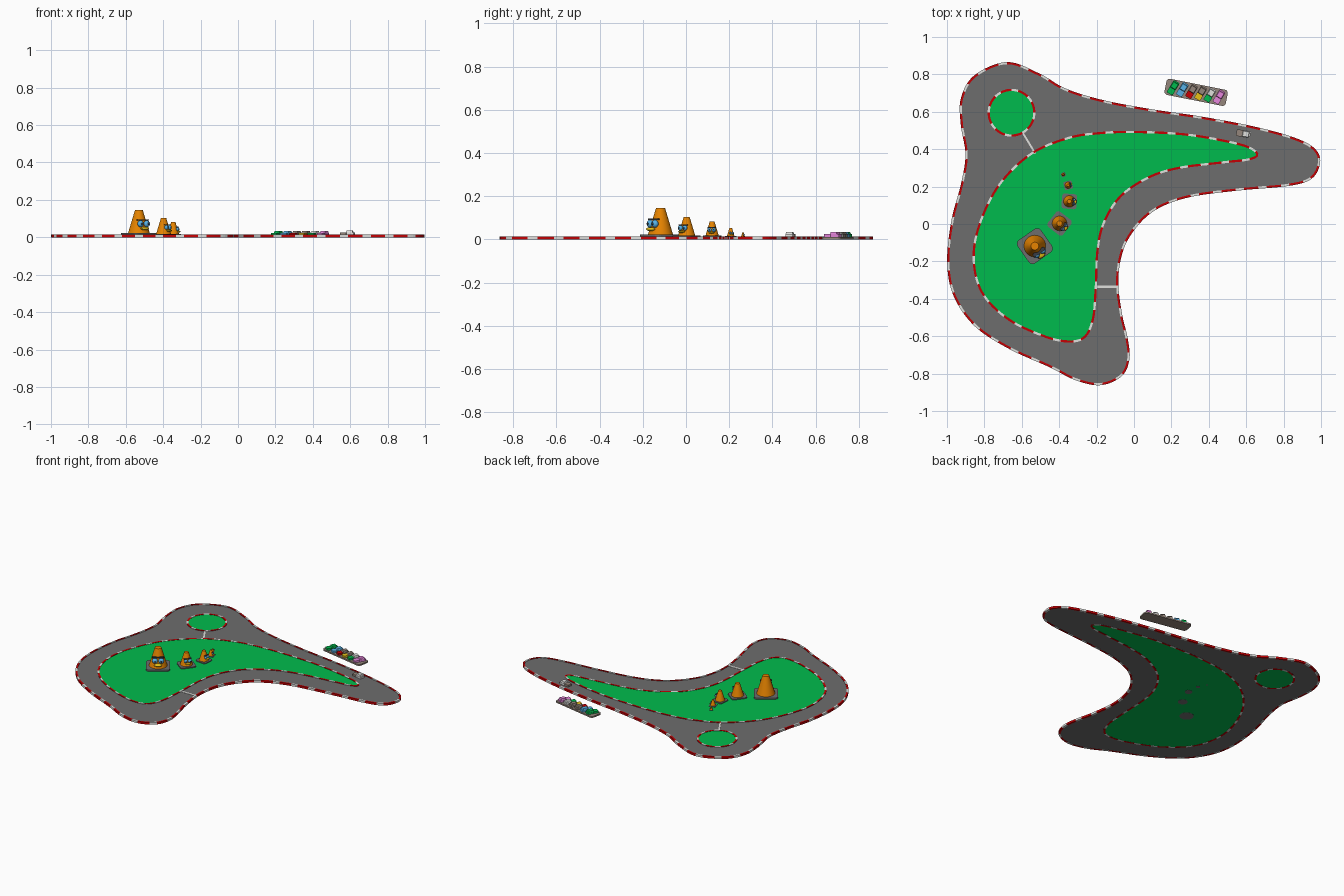
import bpy, bmesh
from math import radians, pi, cos, sin
from mathutils import Matrix, Vector

if "Cube" in bpy.data.objects:
    bpy.data.objects.remove(bpy.data.objects["Cube"])


def material(name, rgb):
    m = bpy.data.materials.new(name)
    m.use_nodes = True
    colour = (*rgb, 1)
    m.diffuse_color = colour
    m.node_tree.nodes["Principled BSDF"].inputs["Base Color"].default_value = colour
    return m


asphalt = material("asphalt grey", (.155, .155, .155))
grass = material("grass green", (0, .5, .075))
red = material("kerb red", (.56, 0, .001))
white = material("off white", (.75, .75, .73))
orange = material("cone orange", (.9, .26, 0))
yellow = material("yellow", (.9, .6, .01))
blue = material("sky blue", (.1, .46, .82))
pink = material("pink", (.8, .24, .72))
taupe = material("taupe", (.3, .24, .2))
dark = material("dark slate", (.04, .045, .055))


def finish(name, bm, mats, matrix=Matrix(), smooth=False):
    mesh = bpy.data.meshes.new(name)
    bmesh.ops.recalc_face_normals(bm, faces=bm.faces)
    bm.to_mesh(mesh)
    bm.free()
    for m in mats:
        mesh.materials.append(m)
    for p in mesh.polygons:
        p.use_smooth = smooth and len(p.vertices) < 5
    ob = bpy.data.objects.new(name, mesh)
    ob.matrix_world = matrix
    bpy.context.collection.objects.link(ob)
    return ob


def place(x, y, z, degrees=0, scale=1):
    return (Matrix.Translation((x, y, z)) @ Matrix.Rotation(radians(degrees), 4, 'Z')
            @ Matrix.Scale(scale, 4))


def box(name, size, loc, mat, matrix=Matrix(), corner=0, taper=1):
    """Box with optional rounded upright corners and a narrower top."""
    bm = bmesh.new()
    bmesh.ops.create_cube(bm, size=1)
    for v in bm.verts:
        if v.co.z > 0:
            v.co.xy *= taper
        v.co = Vector(a * b for a, b in zip(v.co, size))
    if corner:
        upright = [e for e in bm.edges
                   if abs(e.verts[0].co.z - e.verts[1].co.z) > size[2] / 2]
        bmesh.ops.bevel(bm, geom=upright, offset=corner, segments=4,
                        profile=.5, affect='EDGES')
    return finish(name, bm, [mat], matrix @ Matrix.Translation(loc))


def ball(name, size, loc, mat, matrix):
    bm = bmesh.new()
    bmesh.ops.create_uvsphere(bm, u_segments=16, v_segments=10, radius=1)
    bmesh.ops.scale(bm, vec=size, verts=bm.verts)
    return finish(name, bm, [mat], matrix @ Matrix.Translation(loc), True)


def frustum(name, low, high, bottom, top, mat, matrix):
    bm = bmesh.new()
    bmesh.ops.create_cone(bm, cap_ends=True, segments=32, radius1=low, radius2=high,
                          depth=top - bottom)
    finish(name, bm, [mat], matrix @ Matrix.Translation((0, 0, (top + bottom) / 2)), True)


def smooth_loop(points, count):
    """Closed curve through the points, resampled to equal steps."""
    pts = [Vector(p) for p in points]
    n, fine = len(pts), []
    for i in range(n):
        a, b, c, d = (pts[(i + k) % n] for k in (-1, 0, 1, 2))
        for s in range(24):
            t = s / 24
            fine.append(.5 * (2 * b + (c - a) * t + (2 * a - 5 * b + 4 * c - d) * t * t
                              + (3 * b - a - 3 * c + d) * t ** 3))
    fine.append(fine[0])
    steps = [(q - p).length for p, q in zip(fine, fine[1:])]
    spacing, out, run, j = sum(steps) / count, [], 0, 0
    for i in range(count):
        while run + steps[j] < i * spacing:
            run += steps[j]
            j += 1
        out.append(fine[j].lerp(fine[j + 1], (i * spacing - run) / steps[j]))
    return out


def flat_slab(name, loops, bottom, top, mat):
    """Filled outline; any further loops become holes."""
    cu = bpy.data.curves.new(name, 'CURVE')
    cu.dimensions, cu.fill_mode = '2D', 'BOTH'
    cu.extrude = (top - bottom) / 2
    for loop in loops:
        sp = cu.splines.new('POLY')
        sp.points.add(len(loop) - 1)
        for p, co in zip(sp.points, loop):
            p.co = (co.x, co.y, 0, 1)
        sp.use_cyclic_u = True
    tmp = bpy.data.objects.new(name + " outline", cu)
    bpy.context.collection.objects.link(tmp)
    graph = bpy.context.evaluated_depsgraph_get()
    mesh = bpy.data.meshes.new_from_object(tmp.evaluated_get(graph))
    bpy.data.objects.remove(tmp)
    mesh.materials.clear()
    mesh.materials.append(mat)
    ob = bpy.data.objects.new(name, mesh)
    ob.location.z = (top + bottom) / 2
    bpy.context.collection.objects.link(ob)


def kerb(name, loop, width=.012, top=.014):
    """Raised strip along a loop with alternating red and white dashes."""
    bm, rings, n = bmesh.new(), [], len(loop)
    for i, p in enumerate(loop):
        t = (loop[(i + 1) % n] - loop[i - 1]).normalized()
        side = Vector((-t.y, t.x)) * width / 2
        rings.append([bm.verts.new((*(p + side * s), z))
                      for s, z in ((-1, 0), (1, 0), (1, top), (-1, top))])
    for i in range(n):
        a, b = rings[i], rings[(i + 1) % n]
        for k in range(4):
            f = bm.faces.new((a[k], a[k - 1], b[k - 1], b[k]))
            f.material_index = i % 8 > 4
    finish(name, bm, [red, white])


# Track outlines
outer = smooth_loop([
    (-.68, .86), (-.51, .8), (-.37, .72), (-.18, .66), (.08, .61), (.35, .57), (.62, .52),
    (.83, .465), (.95, .41), (.99, .34), (.95, .25), (.83, .21), (.56, .185), (.3, .15),
    (.13, .09), (.02, 0), (-.06, -.13), (-.09, -.3), (-.07, -.48), (-.04, -.61),
    (-.03, -.72), (-.07, -.81), (-.18, -.856), (-.31, -.83), (-.45, -.76), (-.67, -.66),
    (-.85, -.54), (-.96, -.38), (-.993, -.2), (-.97, .02), (-.92, .21), (-.895, .37),
    (-.92, .53), (-.92, .67), (-.85, .79)], 408)
inner = smooth_loop([
    (0, .492), (.24, .482), (.43, .455), (.6, .415), (.66, .372), (.61, .345), (.48, .33),
    (.24, .3), (.08, .25), (-.07, .15), (-.16, .01), (-.195, -.14), (-.205, -.35),
    (-.22, -.51), (-.265, -.605), (-.35, -.628), (-.48, -.6), (-.67, -.51), (-.81, -.37),
    (-.857, -.19), (-.825, 0), (-.72, .21), (-.55, .375), (-.35, .46), (-.18, .486)], 312)
island = [Vector((-.655 + .122 * cos(a), .595 + .122 * sin(a)))
          for a in (2 * pi * i / 64 for i in range(64))]

# Ground and kerbs
flat_slab("track_surface", [outer, inner, island], .001, .011, asphalt)
flat_slab("infield_grass", [inner], .001, .012, grass)
flat_slab("island_grass", [island], .001, .012, grass)
kerb("outer_kerb", outer)
kerb("inner_kerb", inner)
kerb("island_kerb", island)

# Painted lines across the track
box("start_line", (.11, .014, .004), (-.147, -.335, .011), white)
box("junction_line", (.125, .01, .004), (0, 0, 0), white, place(-.56, .43, .011, -59))


def cone_figure(label, x, y, degrees, scale):
    m = place(x, y, .012, degrees, scale)
    box(label + "_base", (.152, .152, .012), (0, 0, .004), asphalt, m, .026)
    frustum(label + "_anchor", .045, .045, -.012 / scale, 0, asphalt, m)
    frustum(label + "_body", .058, .021, .01, .133, orange, m)
    for side, word in ((1, "left"), (-1, "right")):
        ball(f"{label}_{word}_eye", (.015, .018, .018), (.045, .02 * side, .06), blue, m)
        ball(f"{label}_{word}_pupil", (.003, .006, .006), (.059, .02 * side, .06), dark, m)
    box(label + "_brow", (.02, .076, .006), (.038, 0, .081), dark, m, .008)
    ball(label + "_mouth", (.018, .026, .009), (.056, 0, .035), yellow, m)


for spec in (("giant_cone", -.53, -.118, -55, 1), ("large_cone", -.398, .003, -38, .68),
             ("medium_cone", -.346, .121, -5, .53), ("small_cone", -.352, .207, 15, .3),
             ("tiny_cone", -.378, .264, 30, .15)):
    cone_figure(*spec)


def car(label, m, nose, rear):
    box(label + "_nose", (.034, .036, .013), (-.021, 0, .0075), nose, m, .005)
    box(label + "_rear", (.042, .036, .013), (.017, 0, .0075), rear, m, .005)
    box(label + "_cabin", (.036, .033, .01), (.013, 0, .019), rear, m, 0, .85)


# Parking pad with a row of slanted cars
lot = place(.332, .704, 0, -11.3)
box("parking_pad", (.334, .088, .01), (0, 0, .005), taupe, lot, .018)
paints = ((grass, grass), (blue, blue), (red, taupe), (yellow, taupe), (grass, white),
          (pink, pink))
for i, (nose, rear) in enumerate(paints):
    car(f"parked_car_{i + 1}", lot @ place(-.125 + i * .05, 0, .01, 70), nose, rear)

# Car out on the track
car("track_car", place(.585, .483, .011, -10), taupe, white)
